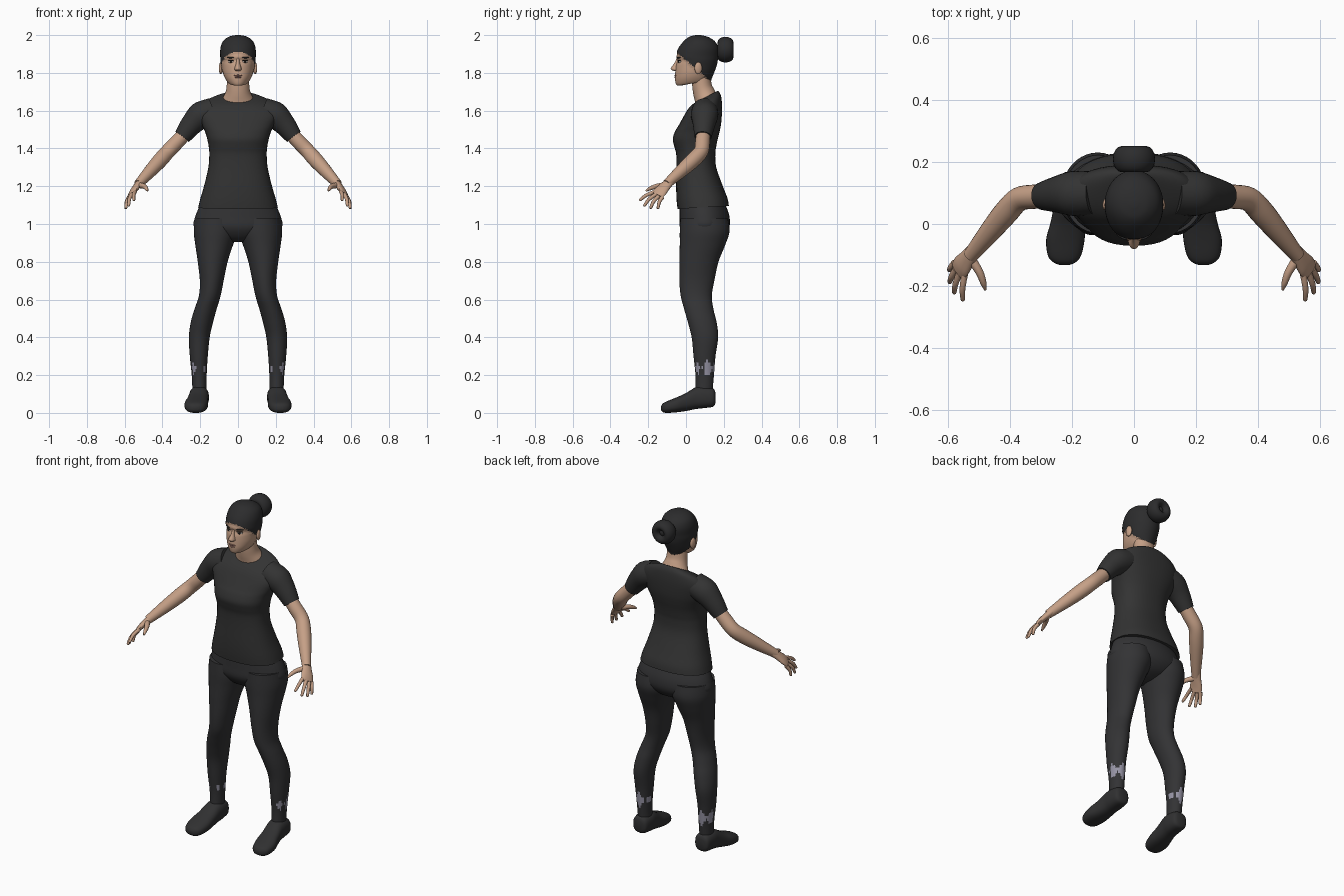
import bpy, bmesh, math
from mathutils import Vector, Matrix

if "Cube" in bpy.data.objects:
    bpy.data.objects.remove(bpy.data.objects["Cube"])


def material(name, r, g, b):
    m = bpy.data.materials.new(name)
    m.use_nodes = True
    m.diffuse_color = (r, g, b, 1)
    m.node_tree.nodes["Principled BSDF"].inputs["Base Color"].default_value = (r, g, b, 1)
    return m


SHIRT = material("shirt charcoal", .033, .033, .033)
PANTS = material("leggings charcoal", .033, .033, .035)
SHOE = material("shoe charcoal", .03, .03, .031)
HAIR = material("hair black", .025, .025, .026)
SKIN = material("skin", .56, .35, .24)
SOCK = material("sock lavender grey", .31, .30, .38)
LIPS = material("lips", .32, .16, .13)
WHITE = material("eye white", .5, .46, .43)
DARK = material("eye dark", .02, .015, .012)


def finish(name, bm, mats):
    bmesh.ops.recalc_face_normals(bm, faces=bm.faces)
    for f in bm.faces:
        f.smooth = True
    me = bpy.data.meshes.new(name)
    bm.to_mesh(me)
    bm.free()
    for m in mats:
        me.materials.append(m)
    me.set_sharp_from_angle(angle=math.radians(50))
    ob = bpy.data.objects.new(name, me)
    bpy.context.collection.objects.link(ob)
    return ob


def ring(c, u, v, n=32, p=1.0):
    pts = []
    for i in range(n):
        a = math.tau * i / n
        ca, sa = math.cos(a), math.sin(a)
        pts.append(Vector(c) + Vector(u) * math.copysign(abs(ca) ** p, ca)
                   + Vector(v) * math.copysign(abs(sa) ** p, sa))
    return pts


def level(zf, zb, w, yf, yb, x=0, n=32, p=1.0):
    """Near-horizontal ring: front and back height, half width, front and back y."""
    return ring((x, (yf + yb) / 2, (zf + zb) / 2), (w, 0, 0),
                (0, (yb - yf) / 2, (zb - zf) / 2), n, p)


def loft(name, rings, mats, steps=4, s=1, rule=None, puff=0):
    """Smooth skin through rings; rule picks faces for the second material."""
    dense = []
    for i in range(len(rings) - 1):
        quad = [rings[max(i - 1, 0)], rings[i], rings[i + 1], rings[min(i + 2, len(rings) - 1)]]
        for k in range(steps):
            t = k / steps
            dense.append([b + (c - a) * t / 2 + (2 * a - 5 * b + 4 * c - d) * t * t / 2
                          + (3 * b - a - 3 * c + d) * t ** 3 / 2 for a, b, c, d in zip(*quad)])
    dense.append(rings[-1])
    bm = bmesh.new()
    rows = [[bm.verts.new((p.x * s, p.y, p.z)) for p in r] for r in dense]
    n = len(rows[0])
    for a, b in zip(rows, rows[1:]):
        for i in range(n):
            j = (i + 1) % n
            bm.faces.new((a[i], a[j], b[j], b[i]))
    bm.faces.new(rows[0])
    bm.faces.new(rows[-1])
    bmesh.ops.recalc_face_normals(bm, faces=bm.faces)
    if rule:
        chosen = set()
        for f in bm.faces:
            if rule(f.calc_center_median()):
                f.material_index = 1
                chosen.update(f.verts)
        bm.normal_update()
        moves = [(v, v.normal * puff) for v in chosen]
        for v, d in moves:
            v.co += d
    return finish(name, bm, mats)


SPREAD = Vector((.4, .45, -.35))


def tube(name, path, mat, s, n=16, steps=4):
    """Tube along points (x, y, z, radius, optional thickness)."""
    pts = [Vector(q[:3]) for q in path]
    rings = []
    for i, q in enumerate(path):
        t = (pts[min(i + 1, len(pts) - 1)] - pts[max(i - 1, 0)]).normalized()
        v = t.cross(SPREAD).normalized()
        rings.append(ring(pts[i], v.cross(t) * q[3], v * q[-1], n))
    return loft(name, rings, [mat], steps, s)


def blob(name, c, r, mat, s=1, turn=0):
    bm = bmesh.new()
    m = (Matrix.Translation((c[0] * s, c[1], c[2])) @ Matrix.Rotation(turn * s, 4, 'Z')
         @ Matrix.Diagonal((*r, 1)))
    bmesh.ops.create_uvsphere(bm, u_segments=20, v_segments=12, radius=1, matrix=m)
    return finish(name, bm, [mat])


# Head with hair cap
head = [(1.732, 1.758, .03, -.03, .1), (1.736, 1.757, .05, -.05, .125),
        (1.765, 1.775, .068, -.058, .133), (1.80, 1.805, .08, -.057, .145),
        (1.84, 1.84, .085, -.053, .158), (1.865, 1.865, .088, -.045, .163),
        (1.888, 1.888, .089, -.05, .166), (1.93, 1.93, .088, -.035, .167),
        (1.965, 1.965, .075, -.008, .148), (1.987, 1.987, .046, .02, .112),
        (1.995, 1.995, .012, .053, .077)]
loft("head", [level(*h, n=64) for h in head], [SKIN, HAIR], 8,
     rule=lambda c: c.z > 1.87 - .88 * c.y, puff=.005)
bpy.ops.mesh.primitive_torus_add(location=(0, .209, 1.923), rotation=(math.pi / 2, 0, 0),
                                 major_radius=.04, minor_radius=.028,
                                 major_segments=32, minor_segments=16)
bun = bpy.context.object
bun.name = "hair_bun"
bun.scale.z = 1.5
bun.data.materials.append(HAIR)
bun.data.polygons.foreach_set("use_smooth", [True] * len(bun.data.polygons))
blob("bun_core", (0, .2, 1.923), (.03, .034, .03), HAIR)

# Face
nose = [(1.88, .008, -.048), (1.85, .011, -.063), (1.826, .018, -.08),
        (1.816, .019, -.077), (1.809, .012, -.06)]
loft("nose", [level(z, z, w, y, -.02, n=20) for z, w, y in nose], [SKIN])
blob("upper_lip", (0, -.053, 1.786), (.022, .009, .005), LIPS)
blob("lower_lip", (0, -.053, 1.777), (.019, .009, .006), LIPS)
for s, side in ((1, "left"), (-1, "right")):
    blob(side + "_eye", (.037, -.034, 1.859), (.015, .006, .007), WHITE, s, .45)
    blob(side + "_iris", (.036, -.038, 1.859), (.007, .004, .006), DARK, s, .45)
    blob(side + "_lashes", (.038, -.036, 1.866), (.018, .006, .003), DARK, s, .45)
    blob(side + "_eyebrow", (.04, -.04, 1.881), (.021, .006, .004), HAIR, s, .5)
    blob(side + "_ear", (.091, .065, 1.825), (.01, .02, .032), SKIN, s, .2)

# Neck
neck = [(1.60, 1.66, .095, .055, .165), (1.645, 1.69, .08, .048, .16),
        (1.68, 1.715, .066, .04, .148), (1.72, 1.74, .06, .034, .136), (1.78, 1.79, .058, .03, .128)]
loft("neck", [level(*r) for r in neck], [SKIN])

# Shirt body
shirt = [(1.08, 1.095, .211, -.045, .227), (1.13, 1.135, .2, -.05, .22),
         (1.2, 1.2, .18, -.052, .195), (1.3, 1.3, .157, -.05, .16),
         (1.37, 1.37, .152, -.052, .155), (1.41, 1.41, .155, -.062, .16),
         (1.45, 1.45, .163, -.07, .168), (1.49, 1.49, .175, -.058, .178),
         (1.52, 1.54, .193, -.04, .187), (1.565, 1.615, .212, -.015, .191),
         (1.60, 1.67, .185, .005, .187), (1.625, 1.695, .13, .025, .178),
         (1.64, 1.705, .078, .043, .168)]
loft("shirt", [level(*r, n=40, p=.85) for r in shirt], [SHIRT])

# Hips
hips = [(1.1, 1.1, .2, -.033, .21), (1.04, 1.04, .226, -.034, .23), (.98, .98, .23, -.032, .228),
        (.93, .93, .14, 0, .19), (.905, .905, .05, .04, .13)]
loft("hips", [level(*r) for r in hips], [PANTS])

# Legs: height, inner x, outer x, front y, back y
leg = [(1.03, .005, .226, -.03, .222), (.96, .001, .234, -.033, .23), (.89, .026, .226, -.033, .208),
       (.80, .055, .213, -.035, .172), (.70, .076, .202, -.035, .15), (.62, .092, .207, -.028, .137),
       (.55, .113, .23, -.01, .145), (.48, .132, .25, .01, .162), (.4, .15, .26, .03, .17),
       (.3, .16, .255, .04, .156), (.2, .166, .245, .05, .148), (.11, .168, .241, .05, .14)]
# Shoes: y, half width, low z, high z, centre x
shoe = [(.155, .028, .05, .11, .206), (.142, .045, .032, .13, .206), (.09, .052, .025, .14, .206),
        (.05, .052, .02, .135, .208), (0, .056, .01, .105, .214), (-.05, .062, .003, .082, .221),
        (-.1, .054, 0, .062, .224), (-.122, .038, .004, .05, .224), (-.132, .016, .014, .036, .224)]


def worn_patch(c):
    a = math.atan2(c.y - .1, abs(c.x) - .205)
    reach = .014 + .016 * math.sin(5 * a) + .014 * math.sin(a + .6) + .008 * math.sin(13 * a)
    return abs(c.z - .235) < reach


# Fingers: knuckle and tip
fingers = {"index": ((.545, -.16, 1.172), (.552, -.248, 1.125)),
           "middle": ((.563, -.158, 1.158), (.58, -.224, 1.095)),
           "ring": ((.574, -.145, 1.147), (.595, -.19, 1.082)),
           "little": ((.578, -.125, 1.142), (.596, -.15, 1.08))}

for s, side in ((1, "left"), (-1, "right")):
    loft(side + "_leg", [level(z, z, (b - a) / 2, f, k, (a + b) / 2, 40) for z, a, b, f, k in leg],
         [PANTS, SOCK], 6, s, worn_patch)
    loft(side + "_shoe", [ring((x, y, (lo + hi) / 2), (w, 0, 0), (0, 0, (hi - lo) / 2), 28, .8)
                          for y, w, lo, hi, x in shoe], [SHOE], 4, s)
    tube(side + "_sleeve", [(.13, .1, 1.6, .07), (.2, .098, 1.573, .072), (.25, .095, 1.522, .058),
                            (.295, .09, 1.462, .045)], SHIRT, s, 28)
    tube(side + "_arm", [(.26, .093, 1.5, .036), (.32, .088, 1.437, .039), (.37, .08, 1.385, .039),
                         (.41, .04, 1.34, .04), (.46, -.02, 1.285, .035),
                         (.527, -.102, 1.212, .024)], SKIN, s, 24)
    tube(side + "_palm", [(.515, -.085, 1.225, .025, .02), (.535, -.11, 1.2, .03, .018),
                          (.555, -.135, 1.173, .037, .015), (.566, -.152, 1.152, .035, .011)],
         SKIN, s)
    for name, (k, t) in fingers.items():
        k, t = Vector(k), Vector(t)
        bend = k.lerp(t, .5) + Vector((.004, -.004, .005))
        tube(f"{side}_{name}_finger", [(*k, .011), (*bend, .0095), (*k.lerp(t, .92), .0075),
                                       (*t, .003)], SKIN, s, 12)
    tube(side + "_thumb", [(.525, -.112, 1.205, .016), (.498, -.155, 1.2, .013),
                           (.485, -.19, 1.188, .01), (.479, -.212, 1.175, .004)], SKIN, s, 12)
